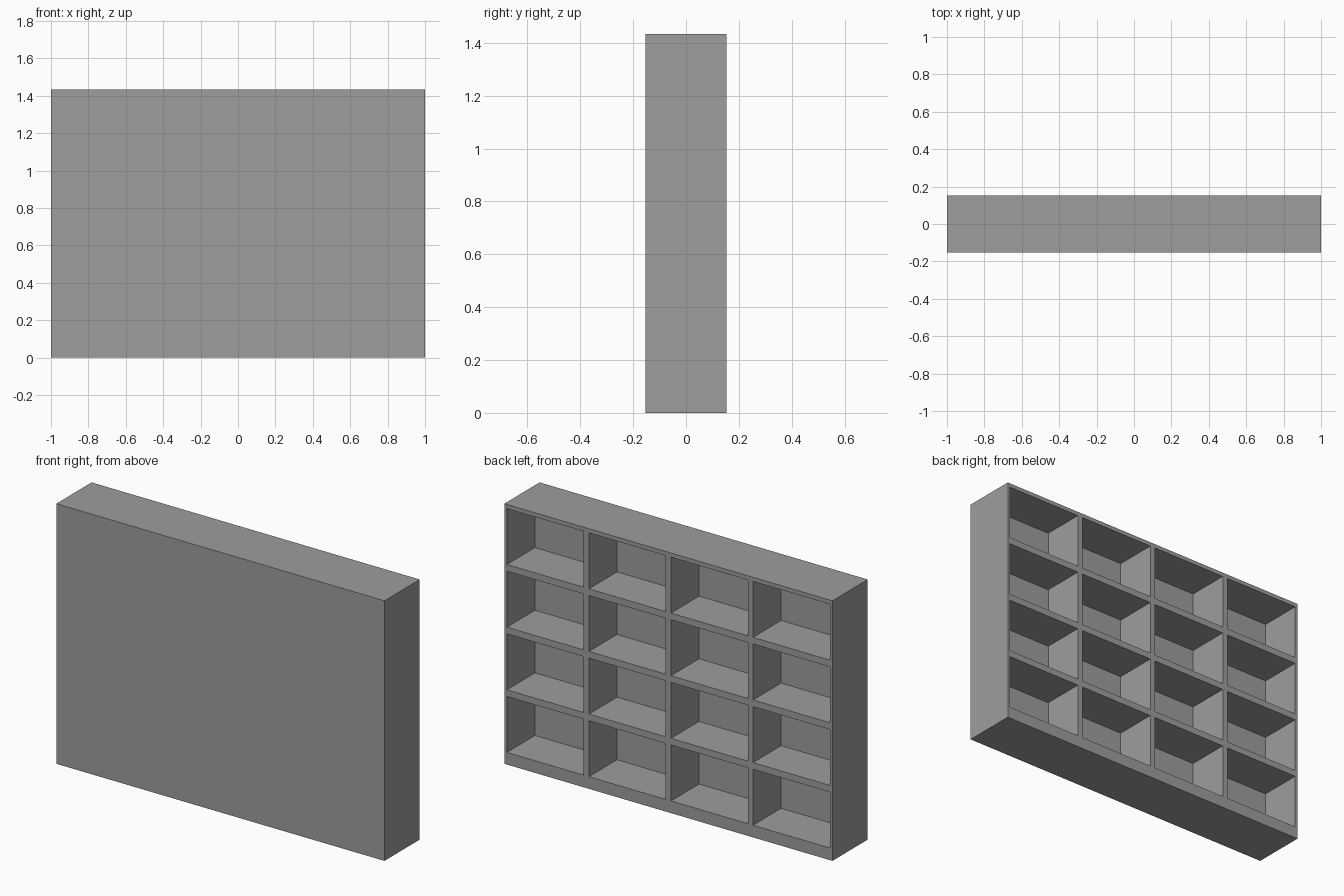
import bpy
import bmesh
from mathutils import Vector, Matrix

cube = bpy.data.objects.get("Cube")
if cube:
    bpy.data.objects.remove(cube, do_unlink=True)

WIDTH, DEPTH, HEIGHT = 2.0, 0.307, 1.433
COLUMNS, ROWS = 4, 4
WALL = 0.016                 # half of an upright divider
PITCH_X = WIDTH / COLUMNS
CELL_H, PITCH_Z, BASE = 0.308, 0.345, 0.067
POCKET = 0.244               # depth of each compartment

# Flat grey material
grey = bpy.data.materials.new("mid_grey")
grey.use_nodes = True
colour = (0.34, 0.34, 0.34, 1)
grey.diffuse_color = colour
grey.node_tree.nodes["Principled BSDF"].inputs["Base Color"].default_value = colour

# Solid cabinet block standing on the ground
bm = bmesh.new()
bmesh.ops.create_cube(bm, size=1, matrix=Matrix.Translation((0, 0, HEIGHT / 2))
                      @ Matrix.Diagonal((WIDTH, DEPTH, HEIGHT, 1)))


def back_faces():
    return [f for f in bm.faces if f.normal.y > 0.9]


def cut_back(point, normal):
    """Score a line across the back face only."""
    faces = back_faces()
    edges = {e for f in faces for e in f.edges}
    verts = {v for f in faces for v in f.verts}
    bmesh.ops.bisect_plane(bm, geom=faces + list(edges) + list(verts),
                           plane_co=point, plane_no=normal)
    bm.normal_update()


# Compartment outlines
bm.normal_update()
columns = [(-WIDTH / 2 + i * PITCH_X + WALL, -WIDTH / 2 + (i + 1) * PITCH_X - WALL)
           for i in range(COLUMNS)]
rows = [(BASE + i * PITCH_Z, BASE + i * PITCH_Z + CELL_H) for i in range(ROWS)]
for pair in columns:
    for x in pair:
        cut_back(Vector((x, 0, 0)), Vector((1, 0, 0)))
for pair in rows:
    for z in pair:
        cut_back(Vector((0, 0, z)), Vector((0, 0, 1)))


# Push the compartments in
def inside(value, spans):
    return any(low < value < high for low, high in spans)


cells = [f for f in back_faces()
         if inside(f.calc_center_median().x, columns)
         and inside(f.calc_center_median().z, rows)]
bmesh.ops.inset_individual(bm, faces=cells, thickness=0, depth=-POCKET)
bm.normal_update()

mesh = bpy.data.meshes.new("shelf_cabinet")
bm.to_mesh(mesh)
bm.free()
mesh.materials.append(grey)
cabinet = bpy.data.objects.new("shelf_cabinet", mesh)
bpy.context.collection.objects.link(cabinet)
